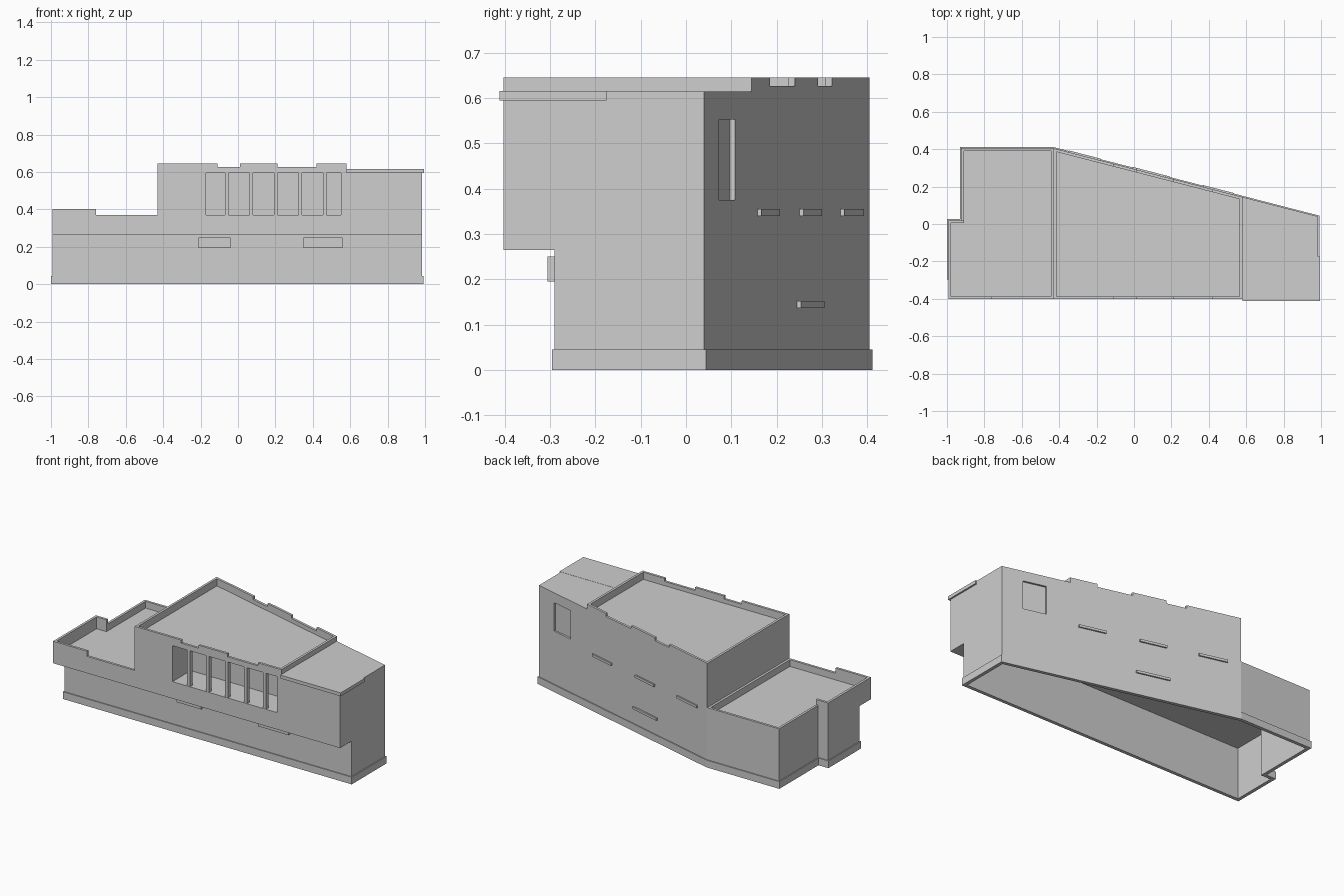
import bpy
import bmesh
from mathutils import Vector

cube = bpy.data.objects.get("Cube")
if cube:
    bpy.data.objects.remove(cube, do_unlink=True)

grey = bpy.data.materials.new("plain grey")
grey.use_nodes = True
COLOUR = (0.62, 0.62, 0.62, 1)
grey.diffuse_color = COLOUR
grey.node_tree.nodes["Principled BSDF"].inputs["Base Color"].default_value = COLOUR

# Shared plan dimensions
LEFT, NOTCH, MID, STEP, RIGHT = -0.993, -0.925, -0.43, 0.58, 0.985
FRONT, LOW_FRONT, BACK, END = -0.402, -0.29, 0.405, 0.04
OVERHANG, DECK, ROOF = 0.265, 0.32, 0.6
THICK = 0.015
NORMAL = Vector((BACK - END, RIGHT - MID)).normalized()


def back(x):
    """y of the slanted rear wall."""
    return BACK + (END - BACK) * (x - MID) / (RIGHT - MID)


def finish(name, bm):
    bmesh.ops.recalc_face_normals(bm, faces=bm.faces)
    mesh = bpy.data.meshes.new(name)
    bm.to_mesh(mesh)
    bm.free()
    mesh.materials.append(grey)
    obj = bpy.data.objects.new(name, mesh)
    bpy.context.scene.collection.objects.link(obj)
    return obj


def prism(name, outline, z0, z1):
    bm = bmesh.new()
    face = bm.faces.new([bm.verts.new((x, y, z0)) for x, y in outline])
    out = bmesh.ops.extrude_face_region(bm, geom=[face])
    verts = [v for v in out["geom"] if isinstance(v, bmesh.types.BMVert)]
    bmesh.ops.translate(bm, verts=verts, vec=(0, 0, z1 - z0))
    return finish(name, bm)


def box(name, x0, x1, y0, y1, z0, z1):
    return prism(name, [(x0, y0), (x1, y0), (x1, y1), (x0, y1)], z0, z1)


def offset(outline, d):
    """Mitred offset of a counter-clockwise outline, outward if d > 0."""
    pts = [Vector(p) for p in outline]
    result = []
    for i, p in enumerate(pts):
        a = (p - pts[i - 1]).normalized()
        b = (pts[(i + 1) % len(pts)] - p).normalized()
        na, nb = Vector((a.y, -a.x)), Vector((b.y, -b.x))
        result.append(p + (na + nb) * d / (1 + na.dot(nb)))
    return result


def ring(name, outline, z0, z1, thick=THICK):
    bm = bmesh.new()
    inner = offset(outline, -thick)
    loops = [[bm.verts.new((p[0], p[1], z)) for p in line]
             for line, z in ((outline, z0), (outline, z1), (inner, z1), (inner, z0))]
    n = len(outline)
    for k in range(4):
        a, b = loops[k], loops[(k + 1) % 4]
        for i in range(n):
            j = (i + 1) % n
            bm.faces.new((a[i], a[j], b[j], b[i]))
    return finish(name, bm)


def cut(target, cutters):
    for c in cutters:
        c.hide_render = True
        mod = target.modifiers.new("cut", "BOOLEAN")
        mod.operation = "DIFFERENCE"
        mod.solver = "EXACT"
        mod.object = c
    bpy.context.view_layer.update()
    graph = bpy.context.evaluated_depsgraph_get()
    mesh = bpy.data.meshes.new_from_object(target.evaluated_get(graph))
    target.modifiers.clear()
    target.data = mesh
    for c in cutters:
        bpy.data.objects.remove(c, do_unlink=True)


def on_slant(name, x0, x1, z0, z1, d0, d1):
    """Block lying along the slanted rear wall between two depths."""
    a, b = Vector((x0, back(x0))), Vector((x1, back(x1)))
    return prism(name, [a + NORMAL * d0, b + NORMAL * d0,
                        b + NORMAL * d1, a + NORMAL * d1], z0, z1)


# Hollow lower storey with plinth, open underneath
ground_plan = [(LEFT, LOW_FRONT), (RIGHT, LOW_FRONT), (RIGHT, END), (MID, BACK),
               (NOTCH, BACK), (NOTCH, 0.02), (LEFT, 0.02)]
ring("lower_walls", ground_plan, 0, DECK)
ring("plinth", offset(ground_plan, 0.006), 0, 0.045, 0.012)
box("front_overhang", LEFT, RIGHT, FRONT, LOW_FRONT + 0.005, OVERHANG, DECK)

# Low left wing: deck, low parapet and the raised corner of the parapet
wing_plan = [(LEFT, FRONT), (MID, FRONT), (MID, BACK),
             (NOTCH, BACK), (NOTCH, 0.02), (LEFT, 0.02)]
prism("wing_deck", wing_plan, DECK, DECK + 0.008)
ring("wing_parapet", wing_plan, DECK, 0.37)
prism("wing_raised_parapet",
      [(LEFT, FRONT), (-0.76, FRONT), (-0.76, FRONT + THICK), (LEFT + THICK, FRONT + THICK),
       (LEFT + THICK, 0.02 - THICK), (NOTCH + THICK, 0.02 - THICK),
       (NOTCH + THICK, 0.02), (LEFT, 0.02)], 0.37, 0.402)

# Main upper body with the front loggia and the shallow rear window recess
body = prism("upper_body", [(MID, FRONT), (RIGHT, FRONT), (RIGHT, END), (MID, BACK)],
             DECK, ROOF)
cut(body, [box("loggia_cutter", -0.17, 0.55, FRONT - 0.1, FRONT + 0.18, 0.37, 0.594),
           on_slant("rear_window_cutter", 0.72, 0.86, 0.375, 0.552, -0.012, 0.05)])
for i in range(5):
    x = -0.06 + i * 0.131
    box(f"loggia_post_{i + 1}", x - 0.01, x + 0.01, FRONT + 0.002, FRONT + 0.025, 0.37, 0.594)

# Notched parapet of the main roof
roof_plan = [(MID, FRONT), (STEP, FRONT), (STEP, back(STEP)), (MID, BACK)]
parapet = ring("roof_parapet", roof_plan, ROOF, 0.645)
cut(parapet, [box("gap_cutter", a, b, -1, 1, 0.626, 0.7)
              for a, b in ((-0.11, 0.01), (0.21, 0.42))])

# Right end roof with its projecting front lip
prism("right_roof", [(STEP, FRONT), (RIGHT, FRONT), (RIGHT, END), (STEP, back(STEP))],
      ROOF, 0.614)
box("right_roof_lip", STEP, 0.995, FRONT - 0.009, -0.175, 0.594, 0.615)

# Small projecting blocks on the lower front
for i, (a, b) in enumerate(((-0.21, -0.04), (0.35, 0.56))):
    box(f"front_block_{i + 1}", a, b, -0.305, LOW_FRONT + 0.005, 0.195, 0.25)

# Thin ledges on the slanted rear wall
for i, (a, b, z) in enumerate(((0.37, 0.53, 0.34), (0.01, 0.17, 0.34),
                               (-0.35, -0.18, 0.34), (-0.01, 0.19, 0.137))):
    on_slant(f"rear_ledge_{i + 1}", a, b, z, z + 0.015, -0.005, 0.009)
